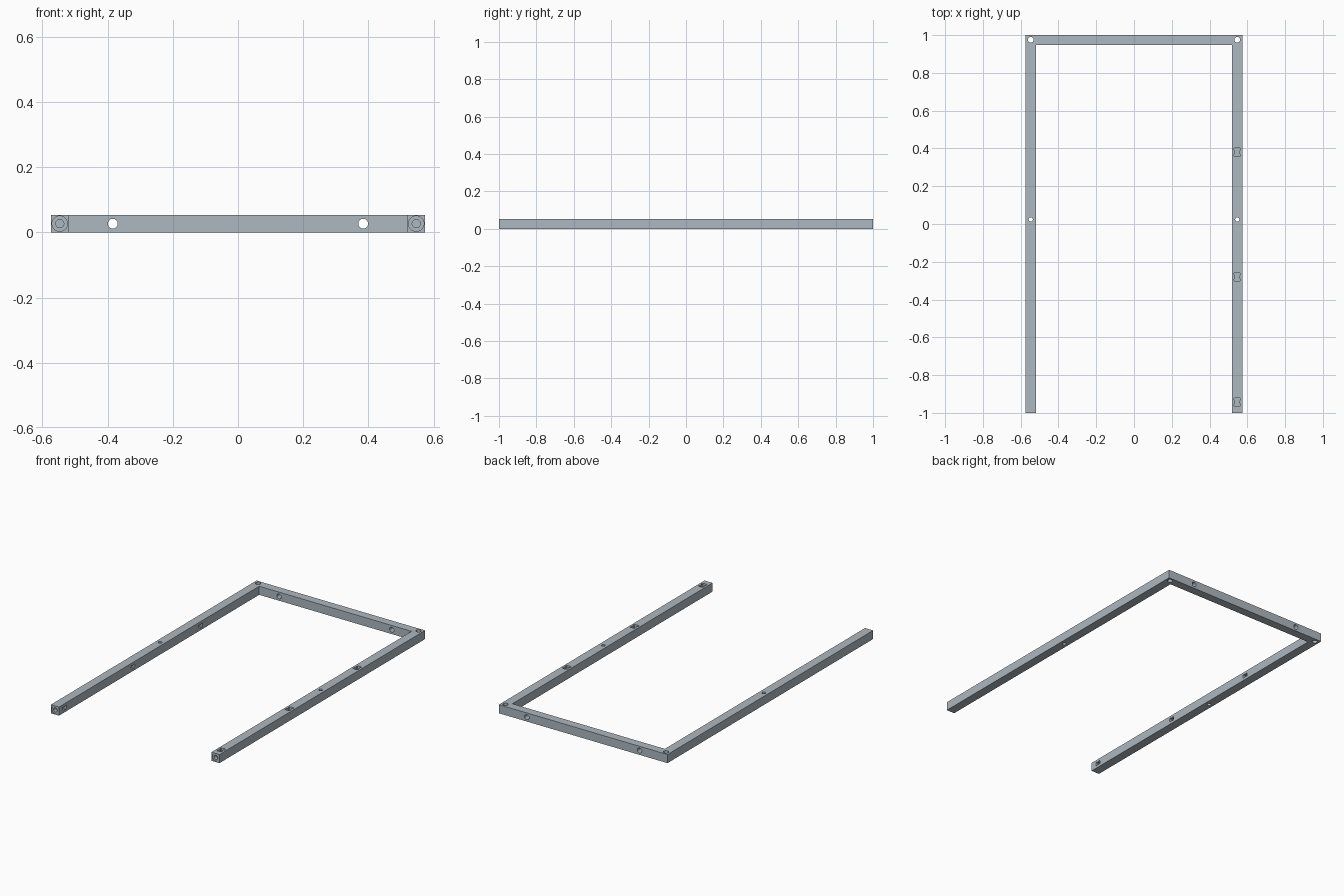
import bpy, bmesh, math
from mathutils import Matrix, Vector

if "Cube" in bpy.data.objects:
    bpy.data.objects.remove(bpy.data.objects["Cube"])

W, T, INNER = 0.574, 0.053, 0.519      # half width, bar thickness, inner rail edge
RAIL_X, MID_Z = (W + INNER) / 2, T / 2
SLOT_Y = (0.38, -0.28, -0.943)


def prism(name, pts, depth, matrix=None):
    """Extrude a closed 2D outline from z = 0 up to depth."""
    bm = bmesh.new()
    face = bm.faces.new([bm.verts.new((x, y, 0)) for x, y in pts])
    ext = bmesh.ops.extrude_face_region(bm, geom=[face])
    verts = [v for v in ext["geom"] if isinstance(v, bmesh.types.BMVert)]
    bmesh.ops.translate(bm, vec=(0, 0, depth), verts=verts)
    bmesh.ops.recalc_face_normals(bm, faces=bm.faces)
    if matrix:
        bm.transform(matrix)
    mesh = bpy.data.meshes.new(name)
    bm.to_mesh(mesh)
    bm.free()
    ob = bpy.data.objects.new(name, mesh)
    bpy.context.collection.objects.link(ob)
    return ob


def circle(r, n=32):
    return [(r * math.cos(2 * math.pi * i / n), r * math.sin(2 * math.pi * i / n))
            for i in range(n)]


def place(loc, axis):
    """Matrix that points local z along an axis, starting at loc."""
    rot = {"X": Matrix.Rotation(math.pi / 2, 4, "Y"),
           "Y": Matrix.Rotation(-math.pi / 2, 4, "X"),
           "Z": Matrix.Identity(4)}[axis]
    return Matrix.Translation(Vector(loc)) @ rot


def cut(target, cutter):
    cutter.hide_render = True
    mod = target.modifiers.new("cut", "BOOLEAN")
    mod.operation, mod.solver, mod.object = "DIFFERENCE", "EXACT", cutter
    bpy.context.view_layer.objects.active = target
    bpy.ops.object.modifier_apply(modifier=mod.name)
    bpy.data.objects.remove(cutter)


# U-shaped frame: two long rails joined by a back bar
y_in = 1 - T
frame = prism("u_frame", [(-W, -1), (-INNER, -1), (-INNER, y_in), (INNER, y_in),
                          (INNER, -1), (W, -1), (W, 1), (-W, 1)], T)

# blue-grey metal
metal = bpy.data.materials.new("blue_grey_metal")
metal.diffuse_color = (0.42, 0.48, 0.53, 1)
metal.use_nodes = True
metal.node_tree.nodes["Principled BSDF"].inputs["Base Color"].default_value = metal.diffuse_color
frame.data.materials.append(metal)

# bolt holes, mirrored left and right
for s in (-1, 1):
    x = s * RAIL_X
    holes = [("corner_hole", 0.015, (x, 0.975, -0.1), "Z", 0.3),
             ("middle_hole", 0.011, (x, 0.024, -0.1), "Z", 0.3),
             ("back_hole", 0.015, (s * 0.384, 0.9, MID_Z), "Y", 0.2),
             ("end_recess", 0.0235, (x, -1.1, MID_Z), "Y", 0.105),
             ("end_bore", 0.0125, (x, -1.1, MID_Z), "Y", 0.125)]
    for name, r, loc, axis, depth in holes:
        cut(frame, prism(name, circle(r), depth, place(loc, axis)))

# waisted slots: on top of the right rail, on the inner side of the left rail
quarter = [(0.011, 0), (0.0125, 0.007), (0.017, 0.014), (0.017, 0.018), (0.014, 0.0215), (0.006, 0.023)]
right = [(x, -y) for x, y in quarter[:0:-1]] + quarter
slot = right + [(-x, y) for x, y in right[::-1]]
side_slot = [(x * 0.75, y * 0.75) for x, y in slot]
DEPTH = 0.02
for y in SLOT_Y:
    cut(frame, prism("top_slot", slot, 0.1, place((RAIL_X, y, T - DEPTH), "Z")))
    cut(frame, prism("side_slot", side_slot, 0.1, place((-INNER - DEPTH, y, MID_Z), "X")))

# smooth bores, sharp edges
bpy.ops.object.select_all(action="DESELECT")
frame.select_set(True)
bpy.context.view_layer.objects.active = frame
bpy.ops.object.shade_smooth_by_angle(angle=math.radians(30))
